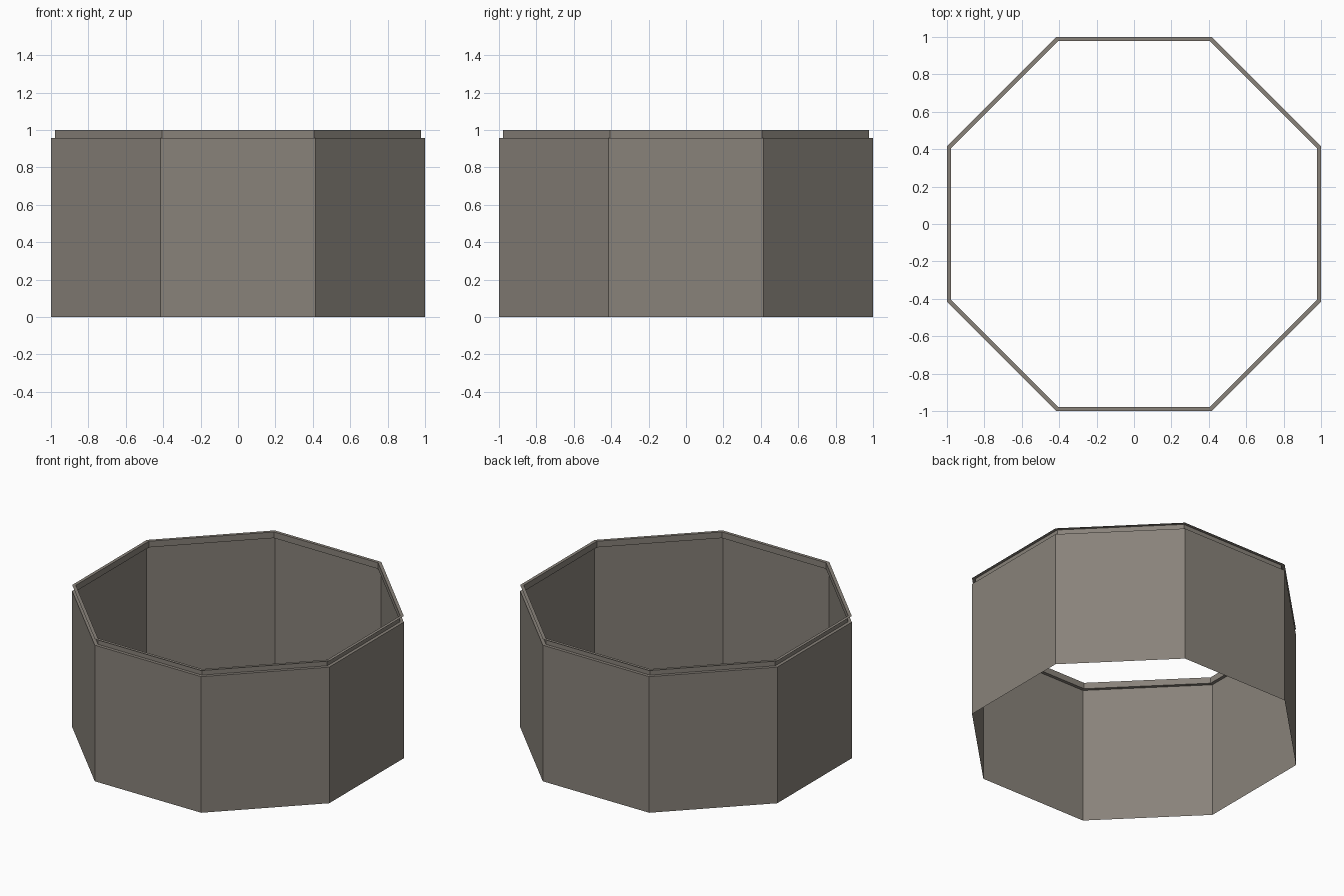
import bpy, bmesh, math

if "Cube" in bpy.data.objects:
    bpy.data.objects.remove(bpy.data.objects["Cube"])

# One stone grey for the whole enclosure
stone = bpy.data.materials.new("warm_grey_stone")
stone.diffuse_color = (0.25, 0.225, 0.195, 1.0)
stone.use_nodes = True
stone.node_tree.nodes["Principled BSDF"].inputs["Base Color"].default_value = stone.diffuse_color

SIDES = 8

def octagon(bm, apothem, z):
    r = apothem / math.cos(math.pi / SIDES)
    return [bm.verts.new((r * math.cos(math.radians(22.5 + 45 * i)),
                          r * math.sin(math.radians(22.5 + 45 * i)), z))
            for i in range(SIDES)]

def sheet_ring(name, profile):
    """Thin octagonal shell swept from (apothem, z) profile points."""
    bm = bmesh.new()
    loops = [octagon(bm, a, z) for a, z in profile]
    for lo, hi in zip(loops, loops[1:]):
        for i in range(SIDES):
            j = (i + 1) % SIDES
            bm.faces.new((lo[i], lo[j], hi[j], hi[i]))
    me = bpy.data.meshes.new(name)
    bm.to_mesh(me)
    bm.free()
    me.materials.append(stone)
    ob = bpy.data.objects.new(name, me)
    bpy.context.collection.objects.link(ob)
    return ob

# Main wall panels
sheet_ring("octagon_wall", [(1.0, 0.0), (1.0, 0.957)])
# Ledge, recessed lip, and flat top flange
sheet_ring("rim_groove", [(1.0, 0.957), (0.978, 0.957), (0.978, 1.0), (1.0, 1.0)])
